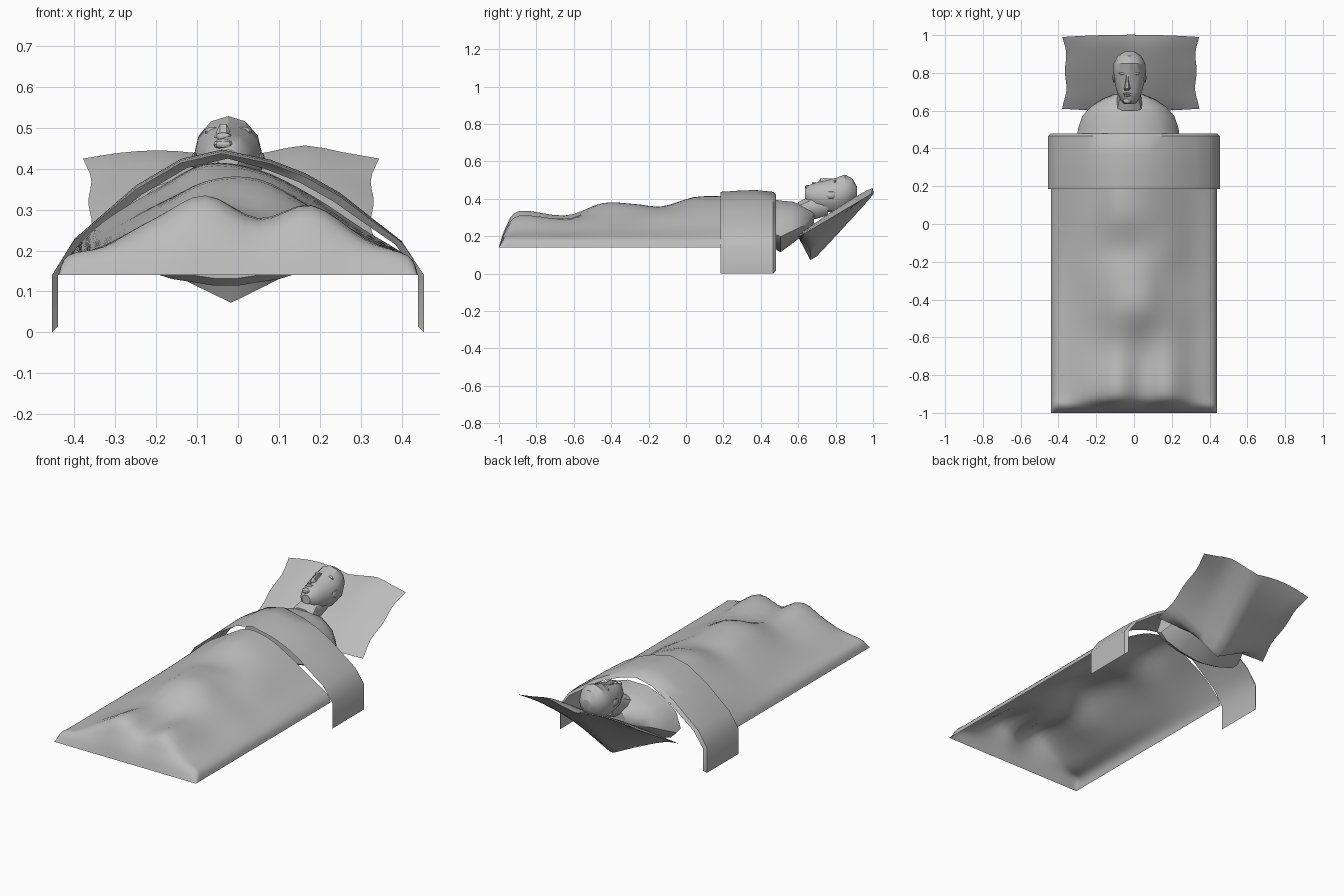
import bpy, bmesh, math
from mathutils import Matrix, Vector

cube = bpy.data.objects.get("Cube")
if cube:
    bpy.data.objects.remove(cube, do_unlink=True)

grey = bpy.data.materials.new("plain_grey")
grey.use_nodes = True
grey.diffuse_color = (0.5, 0.5, 0.5, 1)
grey.node_tree.nodes["Principled BSDF"].inputs["Base Color"].default_value = (0.5, 0.5, 0.5, 1)


def finish(name, bm, angle=60, closed=True):
    """Turn a bmesh into a shaded, coloured object."""
    bmesh.ops.remove_doubles(bm, verts=bm.verts, dist=0.0005)
    if closed:
        bmesh.ops.recalc_face_normals(bm, faces=bm.faces)
    mesh = bpy.data.meshes.new(name)
    bm.to_mesh(mesh)
    bm.free()
    mesh.materials.append(grey)
    ob = bpy.data.objects.new(name, mesh)
    bpy.context.collection.objects.link(ob)
    bpy.ops.object.select_all(action='DESELECT')
    ob.select_set(True)
    bpy.context.view_layer.objects.active = ob
    bpy.ops.object.shade_smooth_by_angle(angle=math.radians(angle))


def add_grid(bm, rows):
    """Skin a list of equally long point rows."""
    vs = [[bm.verts.new(p) for p in row] for row in rows]
    for a, b in zip(vs, vs[1:]):
        for i in range(len(a) - 1):
            bm.faces.new((a[i], a[i + 1], b[i + 1], b[i]))
    return vs


def smooth_line(points, steps):
    """Smooth curve passing through every given point."""
    pts = [Vector(p) for p in points]
    out = []
    for i in range(len(pts) - 1):
        a, b, c, d = pts[max(i - 1, 0)], pts[i], pts[i + 1], pts[min(i + 2, len(pts) - 1)]
        for k in range(steps):
            t = k / steps
            out.append(b + (c - a) * (t / 2) + (2 * a - 5 * b + 4 * c - d) * (t * t / 2)
                       + (3 * b - a - 3 * c + d) * (t ** 3 / 2))
    return out + [pts[-1]]


def loft(name, sections, cx, sides=12, angle=30, widest=0.5, keel=1.0):
    """Closed body along y from (y, half width, low z, high z) sections."""
    bm = bmesh.new()
    rows = []
    for y, half, low, high in sections:
        mid = low + (high - low) * widest
        row = []
        for k in range(sides + 1):
            a = math.tau * (k % sides) / sides
            c, s = math.cos(a), math.sin(a)
            power = 1 if s > 0 else keel
            row.append((cx + half * math.copysign(abs(c) ** power, c), y,
                        mid + s * (high - mid if s > 0 else mid - low)))
        rows.append(row)
    vs = add_grid(bm, rows)
    for ring in (vs[0], vs[-1]):
        bm.faces.new(ring[:-1])
    finish(name, bm, angle)


def ball(name, centre, radii, angle=30):
    bm = bmesh.new()
    bmesh.ops.create_uvsphere(bm, u_segments=8, v_segments=6, radius=1,
                              matrix=Matrix.Translation(centre) @ Matrix.Diagonal(Vector((*radii, 1))))
    finish(name, bm, angle)


# Blanket: open draped sheet, a ridge over the body with two feet at the end
edge = [(-0.44, 0.14), (-0.415, 0.185)]
columns = [-0.33, -0.2, -0.08, 0.05, 0.18, 0.31]
drape = [
    (-0.965, [.20, .22, .245, .22, .23, .205]),
    (-0.89, [.21, .28, .335, .275, .31, .23]),
    (-0.65, [.215, .265, .31, .285, .29, .225]),
    (-0.45, [.225, .295, .365, .37, .305, .235]),
    (-0.28, [.235, .31, .365, .365, .305, .235]),
    (-0.13, [.245, .315, .355, .355, .32, .24]),
    (0.04, [.26, .34, .405, .39, .33, .245]),
    (0.19, [.27, .35, .412, .398, .335, .25]),
]
xs = [e[0] for e in edge] + columns + [-e[0] for e in reversed(edge)]
rows = [[(x, -1.0, 0.14) for x in xs]]
for y, heights in drape:
    zs = [e[1] for e in edge] + heights + [e[1] for e in reversed(edge)]
    rows.append([(x, y, z) for x, z in zip(xs, zs)])
lengthwise = [smooth_line(line, 4) for line in zip(*rows)]
bm = bmesh.new()
add_grid(bm, [smooth_line(line, 4) for line in zip(*lengthwise)])
finish("blanket", bm, 180, closed=False)

# Folded band: sheet over the chest with hanging sides and a turned-in rear edge
arch = [(-.455, 0), (-.455, .14), (-.40, .227), (-.25, .355), (-.14, .42), (-.04, .443),
        (.08, .418), (.165, .385), (.25, .337), (.33, .275), (.40, .222), (.455, .14), (.455, 0)]
rows = []
for y, inset, lift in [(.185, 0, -.006), (.28, 0, 0), (.37, 0, .004), (.465, 0, -.006), (.48, .015, -.018)]:
    row = []
    for x, z in arch:
        dz = lift if z else inset
        row.append((x - math.copysign(inset, x), y, z + dz * min(1, max(z - .14, 0) / .2) if z else dz))
    rows.append(row)
bm = bmesh.new()
add_grid(bm, rows)
finish("folded_band", bm, 40, closed=False)

# Pillow: tilted cushion, puffed on top, underside sagging to a point near its low edge
bm = bmesh.new()
N, M = 16, 12
for under in (False, True):
    rows = []
    for j in range(M + 1):
        t = j / M
        row = []
        for i in range(N + 1):
            u = 2 * i / N - 1
            puff = math.sqrt(max(0, (1 - u * u) * 4 * t * (1 - t)))
            half = .357 - .014 * math.sin(math.pi * t) + .006 * math.cos(t * 12)
            y = .61 + .38 * t + .012 * (1 - u * u) * (2 * t - 1)
            z = .2 + .225 * t + t * .02 * math.sin(math.pi * abs(u)) + t * .012 * math.exp(-30 * (u - .5) ** 2)
            if under:
                sag = t / .18 if t < .18 else (1 - t) / .82
                z -= .172 * sag * (1 - abs(u)) + .008 * puff
            else:
                z += .018 * puff
            row.append((-.017 + half * u, y, z))
        rows.append(row)
    add_grid(bm, rows)
finish("pillow", bm, 70)

# Shoulders and neck, the back narrowing to a flat keel
loft("torso", [(.475, .27, .13, .40), (.505, .266, .112, .395), (.57, .245, .16, .388),
               (.62, .20, .20, .37), (.66, .14, .23, .35), (.685, .08, .25, .335)],
     -.03, 14, 35, .3, 1.5)
loft("neck", [(.6, .08, .27, .385), (.65, .066, .28, .41), (.7, .06, .29, .43), (.76, .058, .31, .44)],
     -.025, 10, 35)

# Head lying face up
hx = -.024
loft("head", [(.635, .026, .395, .447), (.655, .048, .365, .472), (.70, .066, .34, .488),
              (.75, .079, .33, .497), (.80, .087, .325, .511), (.85, .084, .335, .529),
              (.89, .062, .365, .508), (.914, .025, .41, .465)], hx, 12, 30)

# Face details, turned slightly to one side
fx = hx - .012
loft("nose", [(.708, .016, .47, .492), (.718, .017, .47, .512), (.75, .011, .47, .513),
              (.79, .008, .47, .51)], fx, 6, 20)
for y, half, label in [(.69, .022, "upper_lip"), (.679, .018, "lower_lip")]:
    ball(label, (fx, y, .479), (half, .006, .01))
ball("chin", (fx, .652, .46), (.024, .016, .014))
for side, label in [(-1, "right"), (1, "left")]:
    ball(label + "_brow", (hx + side * .034, .797, .492), (.024, .009, .011))
    ball(label + "_eye", (hx + side * .032, .776, .484), (.014, .008, .008))
    ball(label + "_ear", (hx + side * .082, .775, .42), (.008, .028, .02))
